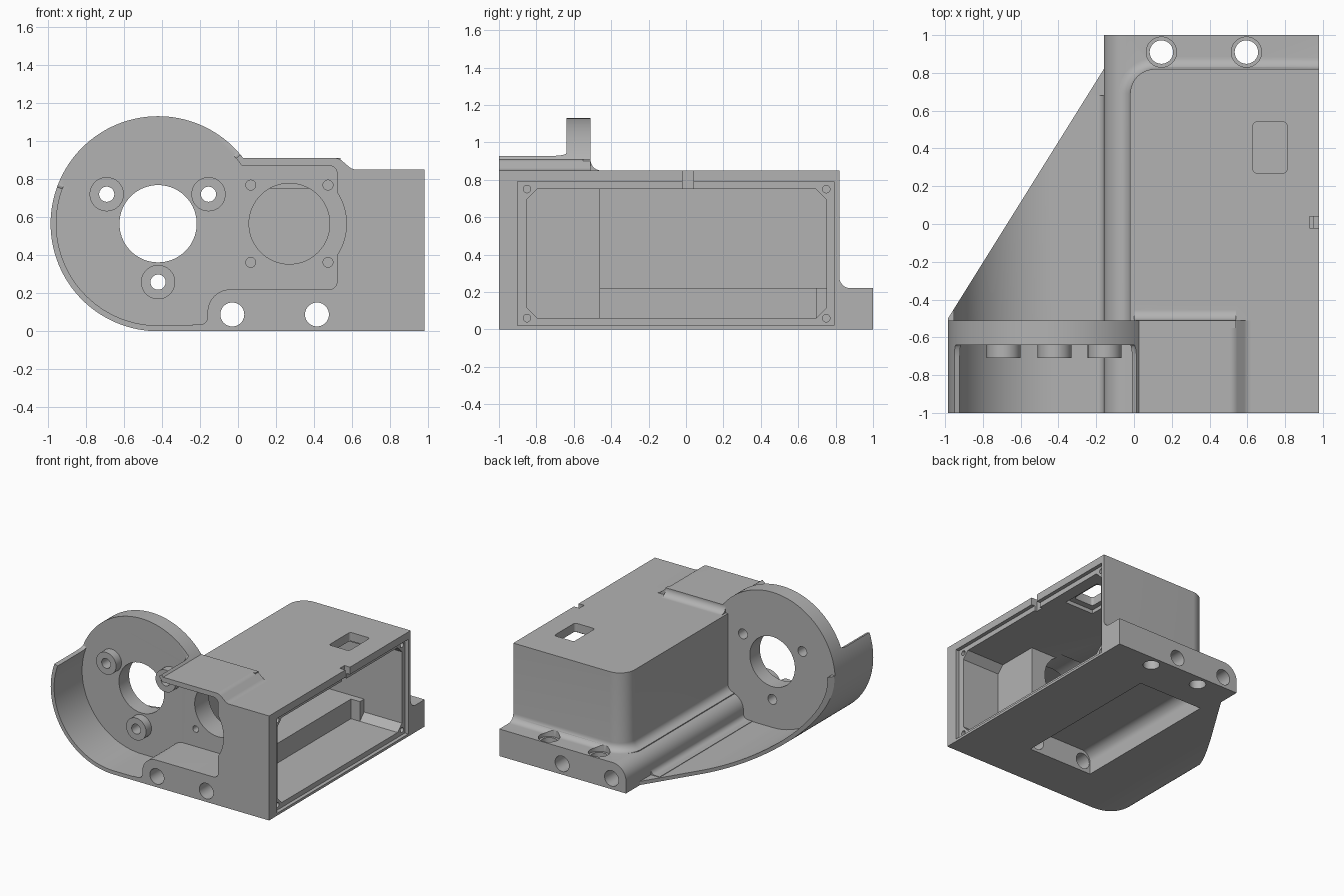
import bpy, bmesh, math
from mathutils import Vector

if "Cube" in bpy.data.objects:
    bpy.data.objects.remove(bpy.data.objects["Cube"], do_unlink=True)

grey = bpy.data.materials.new("plain grey")
grey.use_nodes = True
colour = (0.45, 0.45, 0.45, 1)
grey.diffuse_color = colour
grey.node_tree.nodes["Principled BSDF"].inputs["Base Color"].default_value = colour

CX, CZ, R = -0.42, 0.565, 0.565      # round end
MX = 0.27                            # motor axis


def finish(name, bm):
    bmesh.ops.recalc_face_normals(bm, faces=bm.faces)
    mesh = bpy.data.meshes.new(name)
    bm.to_mesh(mesh)
    bm.free()
    mesh.materials.append(grey)
    ob = bpy.data.objects.new(name, mesh)
    bpy.context.collection.objects.link(ob)
    return ob


def loft(name, rings):
    bm = bmesh.new()
    loops = [[bm.verts.new(p) for p in ring] for ring in rings]
    n = len(loops[0])
    for a, b in zip(loops, loops[1:]):
        for i in range(n):
            j = (i + 1) % n
            bm.faces.new((a[i], a[j], b[j], b[i]))
    bm.faces.new(loops[0])
    bm.faces.new(loops[-1])
    return finish(name, bm)


def prism(name, profile, axis, a, b):
    place = {"X": lambda p, h: (h, p[0], p[1]),
             "Y": lambda p, h: (p[0], h, p[1]),
             "Z": lambda p, h: (p[0], p[1], h)}[axis]
    return loft(name, [[place(p, h) for p in profile] for h in (a, b)])


def rounded(points, steps=10):
    """Polygon whose points may carry a corner radius as third value."""
    out = []
    for i, (u, v, *r) in enumerate(points):
        p = Vector((u, v))
        if not r:
            out.append(p)
            continue
        a = (Vector(points[i - 1][:2]) - p).normalized()
        b = (Vector(points[(i + 1) % len(points)][:2]) - p).normalized()
        half = a.angle(b) / 2
        c = p + (a + b).normalized() * r[0] / math.sin(half)
        t = r[0] / math.tan(half)
        v0, v1 = p + a * t - c, p + b * t - c
        for k in range(steps + 1):
            out.append(c + v0.lerp(v1, k / steps).normalized() * r[0])
    return out


def rect(u0, u1, v0, v1):
    return [(u0, v0), (u1, v0), (u1, v1), (u0, v1)]


def arc(u, v, r, a0, a1, n):
    angles = [math.radians(a0 + (a1 - a0) * k / n) for k in range(n + 1)]
    return [(u + r * math.cos(t), v + r * math.sin(t)) for t in angles]


def rod(name, u, v, r, axis, a, b, n=40):
    return prism(name, arc(u, v, r, 0, 360, n)[:-1], axis, a, b)


def combine(target, tool, op):
    mod = target.modifiers.new(op, "BOOLEAN")
    mod.operation, mod.solver, mod.object = op, "EXACT", tool
    bpy.context.view_layer.objects.active = target
    bpy.ops.object.modifier_apply(modifier=mod.name)
    bpy.data.objects.remove(tool, do_unlink=True)


def bowl(name, r, y0, y1):
    """Round end with a flat floor running toward the box."""
    return prism(name, arc(CX, CZ, r, 0, 270, 96) + [(CX + r, CZ - r)], "Y", y0, y1)


def base(name, y0, y1, foot):
    start = [(-0.24, 0), (-0.24, 0.034), (-0.16, 0.034, 0.04)] if foot else [(-0.16, 0)]
    return prism(name, rounded(start + [(-0.16, 0.22, 0.12), (0.98, 0.22), (0.98, 0)]), "Y", y0, y1)


# Front slab: round end joined to a block with a raised top
housing = bowl("gearbox_housing", R, -1, -0.51)
block = rounded([(CX, 0), (0.98, 0), (0.98, 0.85), (0.6, 0.85, 0.06), (0.53, 0.91, 0.06), (CX, 0.91)])
add = [prism("front_block", block, "Y", -1, -0.51)]
add.append(prism("raised_top_fillet", rounded([
    (-0.55, 0.8), (-0.55, 0.91), (-0.51, 0.91), (-0.51, 0.85, 0.055),
    (-0.43, 0.85), (-0.43, 0.8)]), "X", 0, 0.54))

# Electronics box, flaring into the base
layers = [(0.1, 0.06)]
layers += [(0.28 - 0.06 * math.sin(t), 0.06 * (1 - math.cos(t)))
           for t in [math.pi / 2 * (1 - k / 8) for k in range(9)]]
layers.append((0.85, 0))
add.append(loft("electronics_box", [
    [(p[0], p[1], z) for p in rounded([(0.98, -0.6), (0.98, 0.82 + d),
     (-0.02 - d, 0.82 + d, 0.13 + d), (-0.02 - d, -0.6)])] for z, d in layers]))

# Base with rear flange
add.append(base("rear_flange", -0.6, 1, False))
add.append(base("base_foot", -0.6, 0.68, True))

# Curved side shell trimmed on a slant
shell = bowl("side_shell", R, -0.6, 0.82)
combine(shell, bowl("shell_hollow", R - 0.03, -0.7, 0.9), "DIFFERENCE")
trim = [(-0.99, -0.6), (-0.985, -0.5), (-0.16, 0.82), (0, 0.82), (0, -0.6)]
combine(shell, prism("slant_trim", trim, "Z", -0.1, 0.6), "INTERSECT")
add.append(shell)
for tool in add:
    combine(housing, tool, "UNION")

# Front gear cavity and motor pocket
cavity = bowl("gear_cavity", R - 0.03, -1.1, -0.64)
combine(cavity, base("cavity_step", -1.2, -0.6, True), "DIFFERENCE")
pocket = rounded([(-0.05, 0.22), (0.52, 0.22, 0.04), (0.52, 0.87, 0.04), (-0.05, 0.87)])
combine(cavity, prism("motor_pocket", pocket, "Y", -1.1, -0.64), "UNION")
combine(cavity, rod("motor_bulge", MX, CZ, 0.3, "Y", -1.1, -0.64, 72), "UNION")
cut = [cavity]

# Opening in the upper rim, with rounded inner corners
sector = arc(CX, CZ, 0.7, 40, 160, 60) + arc(CX, CZ, 0.5, 160, 40, 60)
window = prism("rim_opening", sector, "Y", -1.1, -0.64)
bm = bmesh.new()
bm.from_mesh(window.data)
corners = [e for e in bm.edges if all(v.co.y > -0.7 for v in e.verts) and e.calc_length() > 0.1]
bmesh.ops.bevel(bm, geom=corners, offset=0.07, segments=8, profile=0.5, affect="EDGES")
bm.to_mesh(window.data)
bm.free()
cut.append(window)

# Side opening: lid seat, chamfered mouth, deep compartment, lower floor
y0, y1, z0, z1, c = -0.85, 0.75, 0.06, 0.75, 0.055
mouth = [(y0 + c, z0), (y1 - c, z0), (y1, z0 + c), (y1, z1 - c),
         (y1 - c, z1), (y0 + c, z1), (y0, z1 - c), (y0, z0 + c)]
cut.append(prism("lid_seat", rect(-0.9, 0.79, 0.02, 0.79), "X", 0.95, 1.1))
cut.append(prism("side_mouth", mouth, "X", 0.61, 1.1))
cut.append(prism("deep_compartment", rect(-0.46, y1, 0.22, z1), "X", 0.03, 0.7))
cut.append(prism("lower_floor", rect(-0.46, y1 - c, z0, 0.3), "X", 0.53, 0.7))
for y in (y0, y1):
    for z in (z0, z1):
        cut.append(rod("lid_screw_hole", y, z, 0.02, "X", 0.85, 1.1, 20))

# Underside recess, cable slot and top window
recess = rounded([(-0.1, -0.1), (-0.1, 0.18, 0.08), (0.48, 0.18), (0.48, -0.1)])
cut.append(prism("underside_recess", recess, "Y", -0.63, 0.65))
cut.append(prism("cable_slot", rect(0.93, 1.1, -0.02, 0.04), "Z", 0.7, 0.95))
cut.append(prism("top_window", rounded([(0.63, 0.27, 0.02), (0.81, 0.27, 0.02),
           (0.81, 0.54, 0.02), (0.63, 0.54, 0.02)], 4), "Z", 0.7, 0.95))
cut.append(prism("window_seat", rect(0.59, 0.85, 0.22, 0.58), "Z", 0.7, 0.78))

# Gear and motor holes
cut.append(rod("gear_hole", CX, CZ, 0.203, "Y", -0.8, -0.4, 72))
cut.append(rod("motor_hole", MX, CZ, 0.212, "Y", -0.8, -0.4, 72))
for dx in (-1, 1):
    for dz in (-1, 1):
        cut.append(rod("motor_screw_hole", MX + dx * 0.203, CZ + dz * 0.203, 0.026, "Y", -0.8, -0.55, 24))

# Long mounting holes and counterbored flange holes
for x in (-0.03, 0.415):
    cut.append(rod("mounting_hole", x, 0.088, 0.063, "Y", -1.1, 1.1))
for x in (0.145, 0.595):
    cut.append(rod("flange_hole", x, 0.91, 0.062, "Z", -0.1, 0.5))
    cut.append(rod("flange_counterbore", x, 0.91, 0.08, "Z", 0.19, 0.5))
for tool in cut:
    combine(housing, tool, "DIFFERENCE")

# Bearing bosses with bored holes
for x, z in ((-0.69, 0.72), (-0.155, 0.72), (CX, 0.258)):
    combine(housing, rod("boss", x, z, 0.09, "Y", -0.71, -0.6), "UNION")
    combine(housing, rod("boss_hole", x, z, 0.04, "Y", -0.9, -0.4, 28), "DIFFERENCE")

bpy.ops.object.select_all(action="DESELECT")
housing.select_set(True)
bpy.context.view_layer.objects.active = housing
bpy.ops.object.shade_smooth_by_angle(angle=math.radians(30))
